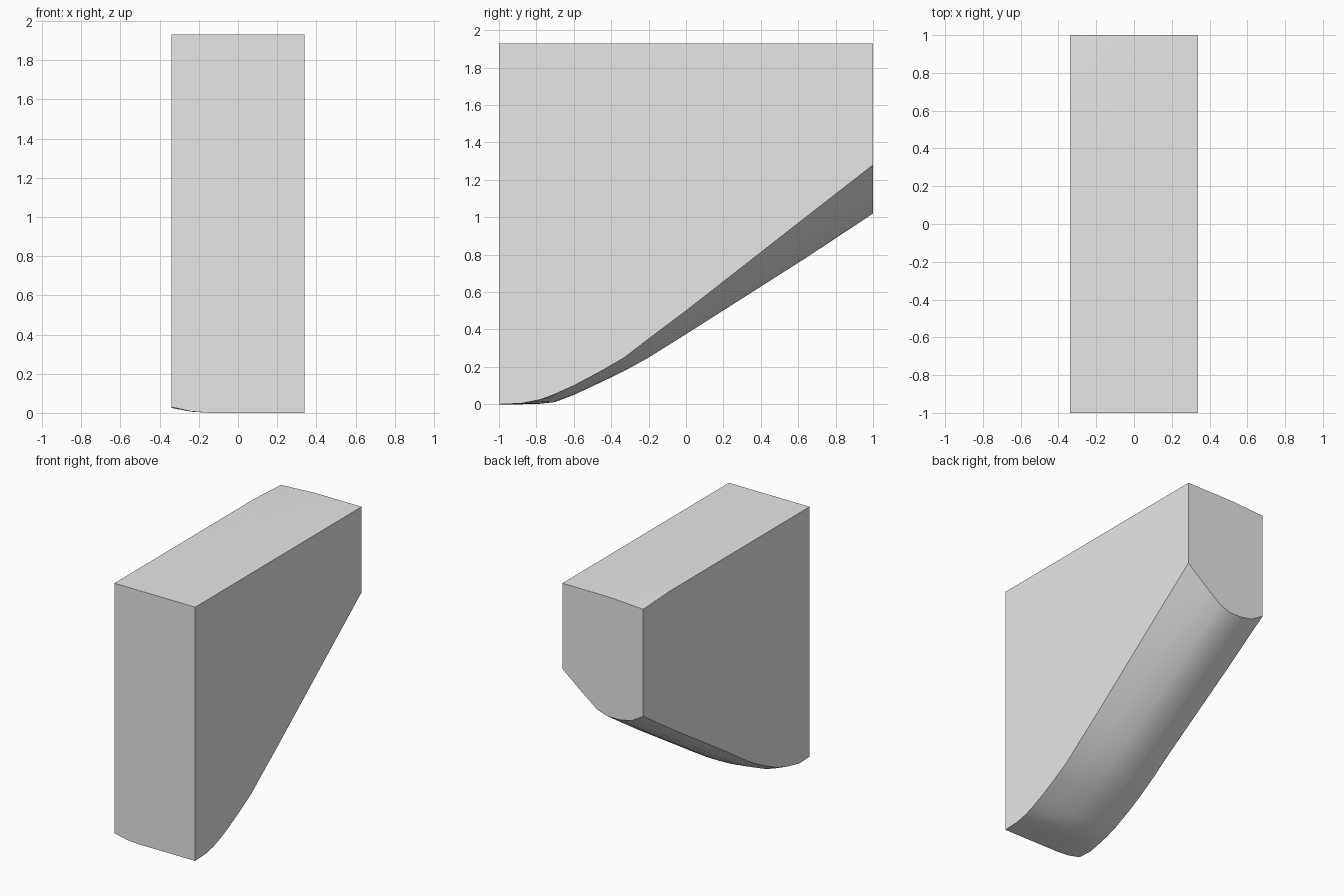
import bpy
import bmesh
import math

cube = bpy.data.objects.get("Cube")
if cube:
    bpy.data.objects.remove(cube, do_unlink=True)

HALF_WIDTH = 0.34
TOP = 1.93

# Underside stations: y, height at +x edge, at the keel, at -x edge
stations = [
    (-1.00, 0.000, 0.000, 0.030),
    (-0.88, 0.005, 0.000, 0.025),
    (-0.78, 0.025, 0.003, 0.045),
    (-0.70, 0.055, 0.012, 0.065),
    (-0.60, 0.100, 0.050, 0.100),
    (-0.45, 0.180, 0.120, 0.170),
    (-0.33, 0.250, 0.178, 0.235),
    (-0.20, 0.350, 0.250, 0.315),
    (0.00, 0.500, 0.375, 0.450),
    (0.64, 1.000, 0.782, 0.860),
    (1.00, 1.280, 1.020, 1.100),
]
# Cross-section: x, blend from keel to +x edge, blend from keel to -x edge
columns = [
    (HALF_WIDTH, 1.0, 0.0), (0.20, 0.56, 0.0), (0.05, 0.115, 0.0),
    (-0.04, 0.0, 0.0), (-0.14, 0.0, 0.0), (-0.24, 0.0, 0.25),
    (-HALF_WIDTH, 0.0, 1.0),
]

bm = bmesh.new()

# Curved underside
rows = []
for y, right, keel, left in stations:
    rows.append([bm.verts.new((x, y, keel + a * (right - keel) + b * (left - keel)))
                 for x, a, b in columns])
for r0, r1 in zip(rows, rows[1:]):
    for i in range(len(columns) - 1):
        bm.faces.new((r0[i], r0[i + 1], r1[i + 1], r1[i]))

# Flat top with one slightly lowered back corner
front_pos = bm.verts.new((HALF_WIDTH, -1, TOP))
front_neg = bm.verts.new((-HALF_WIDTH, -1, TOP))
back_pos = bm.verts.new((HALF_WIDTH, 1, TOP))
back_neg = bm.verts.new((-HALF_WIDTH, 1, TOP - 0.016))
side_bend = bm.verts.new((-HALF_WIDTH, 0.67, TOP))
back_bend = bm.verts.new((-0.06, 1, TOP))
bm.faces.new((front_pos, back_pos, back_bend, side_bend, front_neg))
bm.faces.new((side_bend, back_bend, back_neg))

# Upright walls
bm.faces.new(rows[0] + [front_neg, front_pos])
bm.faces.new(rows[-1] + [back_neg, back_bend, back_pos])
bm.faces.new([r[0] for r in rows] + [back_pos, front_pos])
bm.faces.new([r[-1] for r in rows] + [back_neg, side_bend, front_neg])

bmesh.ops.recalc_face_normals(bm, faces=bm.faces[:])
mesh = bpy.data.meshes.new("wedge_block")
bm.to_mesh(mesh)
bm.free()

block = bpy.data.objects.new("wedge_block", mesh)
bpy.context.collection.objects.link(block)

# Single grey material
grey = bpy.data.materials.new("light_grey")
grey.use_nodes = True
colour = (0.8, 0.8, 0.8, 1.0)
grey.diffuse_color = colour
grey.node_tree.nodes["Principled BSDF"].inputs["Base Color"].default_value = colour
mesh.materials.append(grey)

# Smooth underside, crisp outer edges
bpy.ops.object.select_all(action='DESELECT')
block.select_set(True)
bpy.context.view_layer.objects.active = block
bpy.ops.object.shade_smooth_by_angle(angle=math.radians(35))
